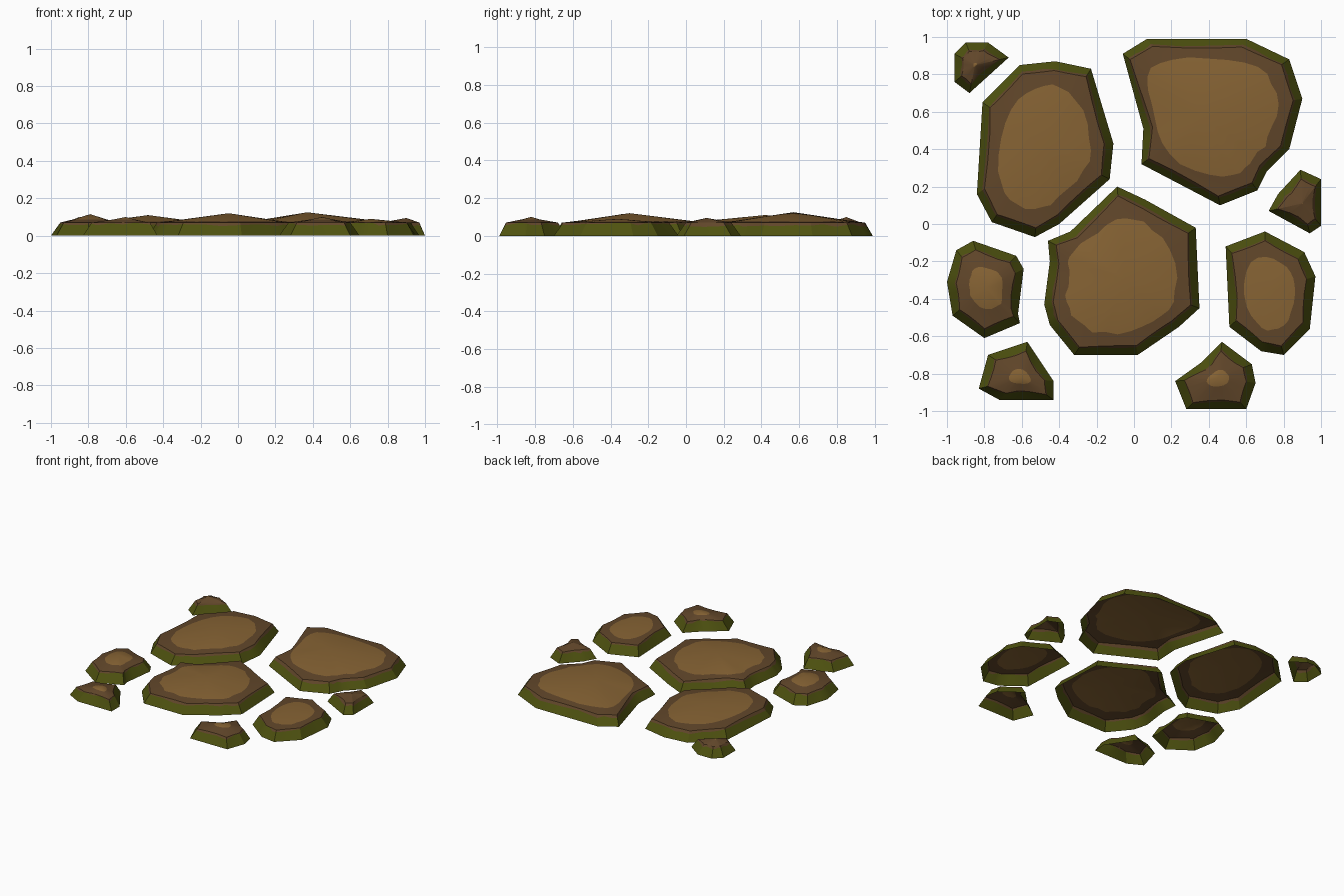
import bpy, bmesh, math, random
from mathutils import Vector

if "Cube" in bpy.data.objects:
    bpy.data.objects.remove(bpy.data.objects["Cube"])

random.seed(4)


def material(name, rgb):
    m = bpy.data.materials.new(name)
    m.diffuse_color = (*rgb, 1)
    m.use_nodes = True
    m.node_tree.nodes["Principled BSDF"].inputs["Base Color"].default_value = m.diffuse_color
    return m


MATS = [material("moss_green", (0.078, 0.085, 0.005)),
        material("earth_brown", (0.120, 0.062, 0.023)),
        material("worn_tan", (0.240, 0.125, 0.034))]
RIM = 0.07       # height of the edge between wall and top
SPLIT = 3        # extra points along each outline edge


def stone(name, apex, patch, moss, outline):
    """Open-bottomed slab: mossy wall, brown sloping top, worn patch round the apex."""
    top = Vector(apex)
    centre = top.xy
    corners = [Vector(p) for p in outline]
    pts = []
    for a, b in zip(corners, corners[1:] + corners[:1]):
        pts += [a.lerp(b, k / SPLIT) for k in range(SPLIT)]
    n = len(pts)

    def inward(p, d):
        return p + (centre - p).normalized() * d

    # rounded copy of the outline for the worn patch
    soft = [inward(p, 0.05) for p in pts]
    for _ in range(4):
        soft = [(soft[i - 1] + soft[i] + soft[(i + 1) % n]) / 3 for i in range(n)]

    rings = [[], [], [], []]
    for p, s in zip(pts, soft):
        f = moss * random.uniform(0.85, 1.1)
        t = patch * random.uniform(0.97, 1.03)
        rings[0].append((*p, 0))
        rings[1].append((*inward(p, 0.05 * f), RIM * f))
        rings[2].append((*inward(p, 0.05), RIM))
        rings[3].append((*centre.lerp(s, t), top.z + (RIM - top.z) * t))

    bm = bmesh.new()
    loops = [[bm.verts.new(c) for c in r] for r in rings]
    tip = bm.verts.new(top)
    for level in range(3):
        lo, hi = loops[level], loops[level + 1]
        for i in range(n):
            j = (i + 1) % n
            bm.faces.new((lo[i], lo[j], hi[j], hi[i])).material_index = min(level, 1)
    for i in range(n):
        bm.faces.new((loops[3][i], loops[3][(i + 1) % n], tip)).material_index = 2
    bm.normal_update()
    if sum(f.normal.z for f in bm.faces) < 0:      # outlines run clockwise
        bmesh.ops.reverse_faces(bm, faces=bm.faces[:])
    me = bpy.data.meshes.new(name)
    bm.to_mesh(me)
    bm.free()
    for m in MATS:
        me.materials.append(m)
    ob = bpy.data.objects.new(name, me)
    bpy.context.collection.objects.link(ob)
    bpy.context.view_layer.objects.active = ob
    ob.select_set(True)
    bpy.ops.object.shade_smooth_by_angle(angle=math.radians(25))
    ob.select_set(False)


# three large stepping stones
stone("large_stone_left", (-0.48, 0.42, 0.11), 0.83, 0.8,
      [(-.61, .85), (-.42, .87), (-.23, .83), (-.11, .43), (-.13, .24), (-.40, 0),
       (-.53, -.07), (-.76, .01), (-.84, .16), (-.81, .65)])
stone("large_stone_back", (0.37, 0.57, 0.125), 0.87, 0.8,
      [(-.06, .91), (.07, .99), (.60, .99), (.83, .88), (.90, .67), (.83, .40),
       (.71, .28), (.66, .18), (.46, .10), (.04, .32), (.05, .51)])
stone("large_stone_front", (-0.05, -0.30, 0.12), 0.84, 0.8,
      [(-.09, .20), (.06, .13), (.33, -.02), (.35, -.45), (.24, -.55), (.02, -.70),
       (-.32, -.70), (-.45, -.54), (-.48, -.43), (-.45, -.20), (-.46, -.09), (-.34, -.04)])
# two medium stones
stone("medium_stone_left", (-0.79, -0.34, 0.115), 0.62, 0.9,
      [(-.86, -.09), (-.63, -.17), (-.59, -.24), (-.62, -.48), (-.61, -.53), (-.80, -.61),
       (-.97, -.49), (-1, -.31), (-.95, -.14)])
stone("medium_stone_right", (0.71, -0.36, 0.09), 0.78, 0.9,
      [(.49, -.12), (.70, -.04), (.91, -.15), (.97, -.28), (.94, -.56), (.80, -.70),
       (.68, -.68), (.51, -.55)])
# four small stones
stone("small_stone_front_left", (-0.60, -0.82, 0.10), 0.45, 0.9,
      [(-.57, -.63), (-.43, -.84), (-.43, -.94), (-.72, -.94), (-.83, -.88), (-.78, -.70)])
stone("small_stone_front_right", (0.45, -0.82, 0.10), 0.42, 0.9,
      [(.47, -.63), (.63, -.75), (.65, -.85), (.60, -.99), (.28, -.99), (.22, -.84), (.36, -.74)])
stone("small_stone_right", (0.90, 0.11, 0.095), 0.03, 0.8,
      [(.89, .29), (1, .24), (1, -.01), (.94, -.05), (.72, .07), (.77, .16)])
stone("small_stone_back_left", (-0.85, 0.85, 0.10), 0.15, 0.8,
      [(-.90, .97), (-.78, .97), (-.67, .89), (-.88, .70), (-.96, .76), (-.96, .91)])
